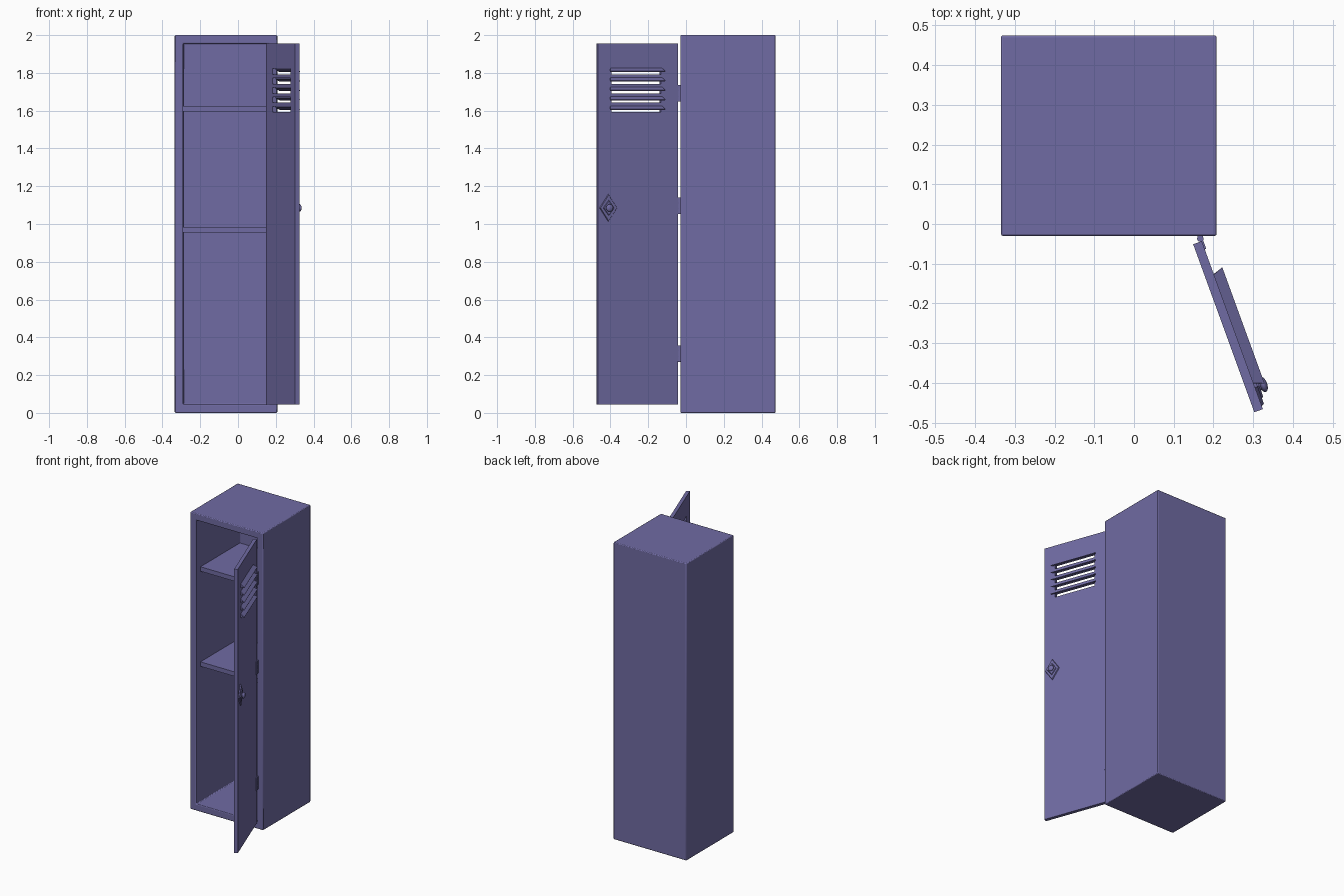
import bpy, bmesh, math
from mathutils import Matrix, Vector

if "Cube" in bpy.data.objects:
    bpy.data.objects.remove(bpy.data.objects["Cube"])

paint = bpy.data.materials.new("violet_grey_paint")
paint.diffuse_color = (0.162, 0.147, 0.366, 1)
paint.use_nodes = True
paint.node_tree.nodes["Principled BSDF"].inputs["Base Color"].default_value = paint.diffuse_color

# Door frame of reference: X along the door from the hinge, Y outward, Z up
DOOR = Matrix.Translation((0.149, -0.051, 0)) @ Matrix.Rotation(math.radians(-70), 4, 'Z')
WORLD = Matrix.Identity(4)
OUTWARD = Matrix.Rotation(math.radians(-90), 4, 'X')
T = 0.023  # door thickness


def finish(name, bm, frame=WORLD, bevel=0.0, smooth=True):
    bmesh.ops.recalc_face_normals(bm, faces=bm.faces[:])
    mesh = bpy.data.meshes.new(name)
    bm.to_mesh(mesh)
    bm.free()
    mesh.materials.append(paint)
    ob = bpy.data.objects.new(name, mesh)
    bpy.context.collection.objects.link(ob)
    ob.matrix_world = frame
    bpy.ops.object.select_all(action='DESELECT')
    bpy.context.view_layer.objects.active = ob
    ob.select_set(True)
    if smooth:
        bpy.ops.object.shade_smooth_by_angle(angle=math.radians(35))
    if bevel:
        m = ob.modifiers.new("edge", 'BEVEL')
        m.width, m.segments = bevel, 2
    return ob


def add_box(bm, lo, hi):
    lo, hi = Vector(lo), Vector(hi)
    mat = Matrix.Translation((lo + hi) / 2) @ Matrix.Diagonal((*(hi - lo), 1))
    bmesh.ops.create_cube(bm, size=1, matrix=mat)


def add_cone(bm, at, r1, r2, depth, segs, turn=WORLD, scale=(1, 1, 1)):
    mat = Matrix.Translation(at) @ turn @ Matrix.Diagonal((*scale, 1))
    bmesh.ops.create_cone(bm, cap_ends=True, segments=segs, radius1=r1,
                          radius2=r2, depth=depth, matrix=mat)


# Cabinet: box with its front inset and pushed in
bm = bmesh.new()
add_box(bm, (-0.335, -0.03, 0), (0.208, 0.475, 2))
front = min(bm.faces, key=lambda f: f.calc_center_median().y)
bmesh.ops.inset_region(bm, faces=[front], thickness=0.045, use_even_offset=True)
pushed = bmesh.ops.extrude_face_region(bm, geom=[front])
bmesh.ops.translate(bm, vec=(0, 0.465, 0),
                    verts=[v for v in pushed["geom"] if isinstance(v, bmesh.types.BMVert)])
if front.is_valid:
    bmesh.ops.delete(bm, geom=[front], context='FACES_ONLY')
finish("cabinet", bm, bevel=0.005)

# Shelves
for label, z in (("lower", 0.955), ("upper", 1.595)):
    bm = bmesh.new()
    add_box(bm, (-0.292, 0.015, z), (0.165, 0.437, z + 0.03))
    finish(label + "_shelf", bm)

# Door with five vent slots
bm = bmesh.new()
vents = [1.592 + 0.05 * i for i in range(5)]
for z in vents:
    add_box(bm, (0.095, -0.05, z), (0.375, 0.1, z + 0.03))
cutter = finish("vent_cutter", bm, DOOR, smooth=False)
cutter.hide_render = True
bm = bmesh.new()
add_box(bm, (0, 0, 0.045), (0.45, T, 1.955))
door = finish("door", bm, DOOR, smooth=False)
cut = door.modifiers.new("vents", 'BOOLEAN')
cut.object, cut.operation, cut.solver = cutter, 'DIFFERENCE', 'EXACT'
bpy.context.view_layer.update()
bpy.ops.object.modifier_apply(modifier="vents")
bpy.data.objects.remove(cutter)

# Sloping hoods over the slots, flared at the lower edge
bm = bmesh.new()
for z in vents:
    profile = [(T - 0.006, 0.026), (T, 0.034), (T + 0.026, 0.017), (T + 0.024, 0.012)]
    ends = []
    for side in (-1, 1):
        ends.append([bm.verts.new((0.235 + side * (0.145 + 0.4 * max(0, y - T)), y, z + h))
                     for y, h in profile])
    a, b = ends
    bm.faces.new(a)
    bm.faces.new(b)
    for i in range(4):
        j = (i + 1) % 4
        bm.faces.new((a[i], a[j], b[j], b[i]))
finish("vent_hoods", bm, DOOR, smooth=False)

# Diamond lock plate and knob
bm = bmesh.new()
add_cone(bm, (0.392, T + 0.003, 1.085), 0.05, 0.046, 0.008, 4, OUTWARD, (1, 1.48, 1))
add_cone(bm, (0.392, T + 0.009, 1.085), 0.032, 0.028, 0.005, 4, OUTWARD, (1, 1.3, 1))
finish("lock_plate", bm, DOOR)
bm = bmesh.new()
add_cone(bm, (0.392, T + 0.014, 1.085), 0.012, 0.012, 0.014, 20, OUTWARD)
bmesh.ops.create_uvsphere(bm, u_segments=20, v_segments=12, radius=0.02,
                          matrix=Matrix.Translation((0.392, T + 0.022, 1.085))
                          @ OUTWARD @ Matrix.Diagonal((1, 1, 0.5, 1)))
finish("knob", bm, DOOR)

# Hinges: three knuckles, a door leaf and a frame leaf
for label, z in (("bottom", 0.314), ("middle", 1.096), ("top", 1.692)):
    bm = bmesh.new()
    for k in (-1, 0, 1):
        add_cone(bm, (0.167, -0.037, z + k * 0.03), 0.008, 0.008, 0.027, 14)
    add_cone(bm, (0.167, -0.037, z), 0.005, 0.005, 0.085, 10)
    add_box(bm, (0.160, -0.036, z - 0.043), (0.174, -0.028, z + 0.043))
    finish(label + "_hinge", bm)
    bm = bmesh.new()
    add_box(bm, (-0.005, T - 0.003, z - 0.043), (0.022, T + 0.004, z + 0.043))
    finish(label + "_hinge_leaf", bm, DOOR)
